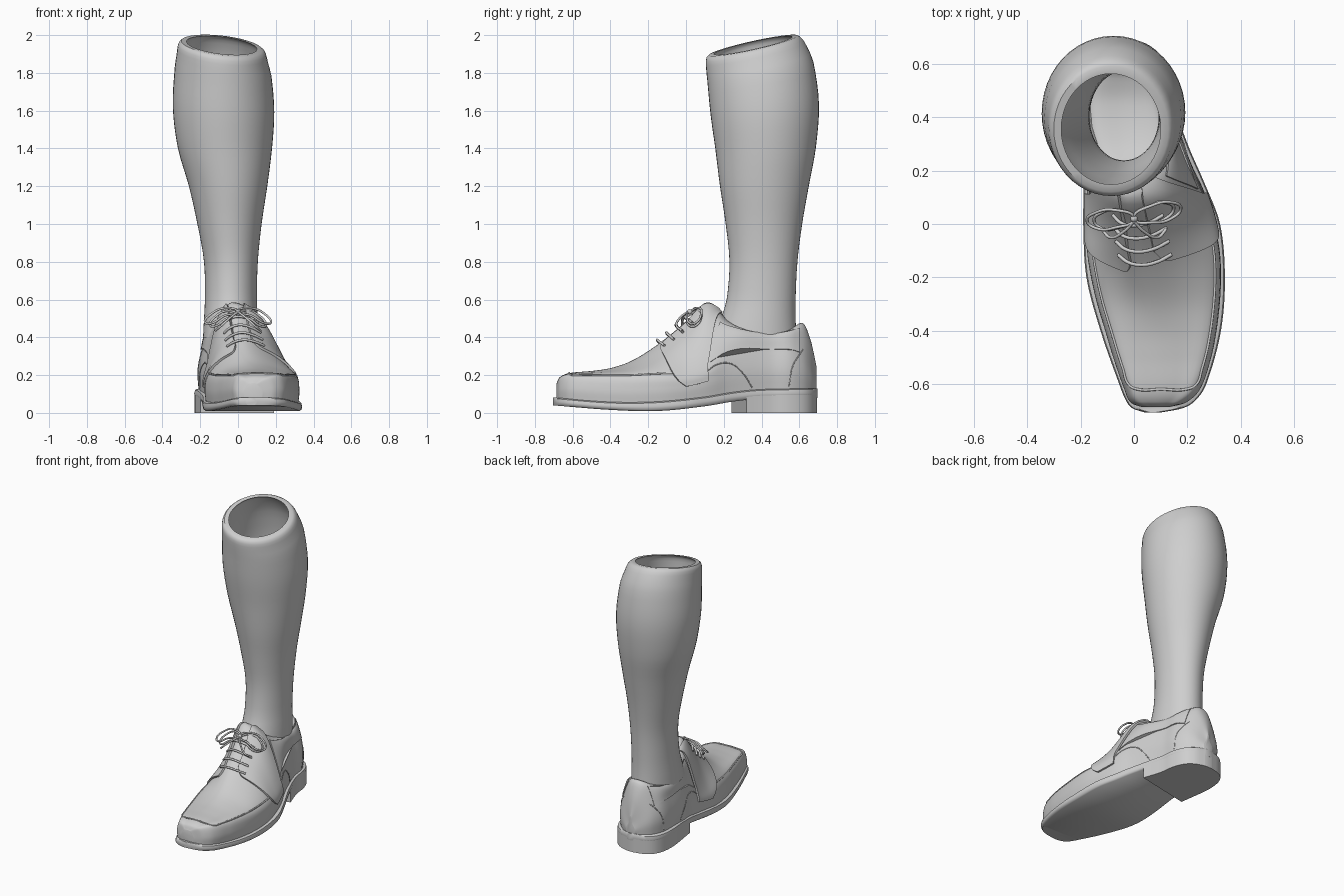
import bpy, bmesh, math
from mathutils import Vector

old = bpy.data.objects.get("Cube")
if old:
    bpy.data.objects.remove(old, do_unlink=True)

grey = bpy.data.materials.new("plain_grey")
grey.use_nodes = True
grey.diffuse_color = (0.62, 0.62, 0.62, 1)
grey.node_tree.nodes["Principled BSDF"].inputs["Base Color"].default_value = (0.62, 0.62, 0.62, 1)


def interp(table, key):
    """Smooth interpolation of rows whose first entry is the key."""
    last = len(table) - 1
    i = 0
    while i < last - 1 and key > table[i + 1][0]:
        i += 1
    a, b = table[i], table[i + 1]
    p, q = table[max(i - 1, 0)], table[min(i + 2, last)]
    h = b[0] - a[0]
    t = min(max((key - a[0]) / h, 0), 1)
    out = []
    for c in range(1, len(a)):
        ma = (b[c] - p[c]) / (b[0] - p[0]) * h
        mb = (q[c] - a[c]) / (q[0] - a[0]) * h
        d = b[c] - a[c]
        out.append(a[c] + t * ma + t * t * (3 * d - 2 * ma - mb) + t ** 3 * (ma + mb - 2 * d))
    return out


def spaced(a, b, n):
    """Values from a to b, denser near both ends."""
    return [a + (b - a) * (1 - math.cos(math.pi * i / n)) / 2 for i in range(n + 1)]


def finish(obj, angle=40):
    obj.data.materials.append(grey)
    bpy.ops.object.select_all(action='DESELECT')
    obj.select_set(True)
    bpy.context.view_layer.objects.active = obj
    bpy.ops.object.shade_smooth_by_angle(angle=math.radians(angle))


def loft(name, rings, wrap=False):
    """Skin closed rings, capping the ends unless the rings wrap round."""
    bm = bmesh.new()
    rows = [[bm.verts.new(p) for p in ring] for ring in rings]
    n = len(rows[0])
    pairs = list(zip(rows, rows[1:])) + ([(rows[-1], rows[0])] if wrap else [])
    for a, b in pairs:
        for j in range(n):
            k = (j + 1) % n
            bm.faces.new((a[j], a[k], b[k], b[j]))
    if not wrap:
        bm.faces.new(rows[0])
        bm.faces.new(rows[-1])
    bmesh.ops.recalc_face_normals(bm, faces=bm.faces)
    mesh = bpy.data.meshes.new(name)
    bm.to_mesh(mesh)
    bm.free()
    obj = bpy.data.objects.new(name, mesh)
    bpy.context.collection.objects.link(obj)
    finish(obj)


def tube(name, points, radius, cyclic=False):
    """Round cord through the points, converted to a mesh."""
    curve = bpy.data.curves.new(name, 'CURVE')
    curve.dimensions = '3D'
    curve.bevel_depth = radius
    curve.bevel_resolution = 2
    curve.resolution_u = 6
    curve.use_fill_caps = True
    sp = curve.splines.new('BEZIER')
    sp.bezier_points.add(len(points) - 1)
    for bp, p in zip(sp.bezier_points, points):
        bp.co = p
        bp.handle_left_type = bp.handle_right_type = 'AUTO'
    sp.use_cyclic_u = cyclic
    obj = bpy.data.objects.new(name, curve)
    bpy.context.collection.objects.link(obj)
    bpy.ops.object.select_all(action='DESELECT')
    obj.select_set(True)
    bpy.context.view_layer.objects.active = obj
    bpy.ops.object.convert(target='MESH')
    finish(bpy.context.view_layer.objects.active, 60)


# Leg: height, left, right, front, back
LEG = [(.4, -.185, .11, .15, .585), (.5, -.18, .105, .185, .58), (.6, -.175, .1, .215, .58),
       (.8, -.18, .105, .23, .59), (1, -.215, .125, .21, .615), (1.2, -.26, .155, .18, .65),
       (1.4, -.318, .18, .155, .687), (1.6, -.345, .192, .13, .704), (1.8, -.335, .177, .113, .675),
       (1.87, -.325, .16, .107, .645), (1.93, -.315, .145, .106, .61), (1.945, -.3, .128, .12, .59)]


def leg_ring(z, inset):
    xl, xr, yf, yb = interp(LEG, z)
    tilt = min(max((z - 1.4) / .5, 0), 1)
    ring = []
    for i in range(48):
        a = math.tau * i / 48
        x = (xl + xr) / 2 + ((xr - xl) / 2 - inset) * math.cos(a)
        y = (yf + yb) / 2 + ((yb - yf) / 2 - inset) * math.sin(a)
        ring.append((x, y, z + tilt * (.22 * (y - .35) - .11 * (x + .09))))
    return ring


heights = [.4 + 1.4 * i / 28 for i in range(29)] + [1.84, 1.87, 1.9, 1.92, 1.935, 1.945]
loft("leg", [leg_ring(z, 0) for z in heights]
     + [leg_ring(z, .008 + .02 * max(0, (z - 1.4) / .545)) for z in reversed(heights)], wrap=True)

# Sole outline (y, left, right) and thickness (y, bottom, top)
OUTLINE = [(-.705, .04, .1), (-.69, -.005, .18), (-.66, -.03, .23), (-.6, -.055, .27),
           (-.4, -.125, .325), (-.2, -.178, .34), (0, -.19, .322), (.15, -.19, .265),
           (.3, -.21, .2), (.45, -.23, .15), (.55, -.228, .135), (.63, -.2, .1),
           (.675, -.145, .045), (.695, -.07, -.02)]
SOLE = [(-.705, .04, .082), (-.4, .016, .058), (-.15, .01, .06), (.1, .035, .085),
        (.25, .06, .11), (.4, .075, .125), (.7, .08, .13)]


def sole_ring(y):
    xl, xr = interp(OUTLINE, y)
    b, t = interp(SOLE, y)
    half = [(.014, b), (.004, b + .008), (0, (b + t) / 2), (.005, t - .006), (.02, t)]
    return [(xl + d, y, z) for d, z in half] + [(xr - d, y, z) for d, z in reversed(half)]


def heel_ring(y):
    # The front edge of the heel runs diagonally
    skew = .04 * min(max((.5 - y) / .22, 0), 1)
    xl, xr = interp(OUTLINE, y - skew)[0], interp(OUTLINE, y + skew)[1]
    top = interp(SOLE, y)[0] + .02
    return [(xl + .002, y - skew, 0), (xl + .002, y - skew, top),
            (xr - .002, y + skew, top), (xr - .002, y + skew, 0)]


loft("sole", [sole_ring(y) for y in spaced(-.705, .695, 70)])
loft("heel", [heel_ring(y) for y in spaced(.28, .694, 30)])

# Upper: y, left, right, seam height, ridge x, ridge height, shoulder inset and rise
UPPER = [(-.685, .03, .13, .15, .08, .158, .5, .7), (-.67, -.01, .19, .18, .09, .188, .5, .7),
         (-.62, -.035, .245, .198, .1, .21, .5, .7), (-.5, -.077, .288, .2, .09, .222, .5, .7),
         (-.4, -.107, .308, .2, .085, .237, .5, .7), (-.3, -.137, .32, .2, .07, .27, .5, .65),
         (-.2, -.16, .325, .205, .045, .327, .5, .63), (-.1, -.175, .32, .21, .02, .4, .5, .63),
         (0, -.175, .3, .215, 0, .485, .5, .67), (.1, -.175, .27, .25, -.02, .583, .5, .74),
         (.16, -.178, .245, .29, -.03, .565, .45, .74), (.21, -.182, .22, .32, -.03, .5, .35, .82),
         (.3, -.2, .185, .34, -.03, .445, .22, .95), (.45, -.213, .137, .335, -.04, .42, .2, .98),
         (.55, -.21, .122, .335, -.04, .44, .28, .93), (.62, -.18, .085, .31, -.045, .474, .5, .82),
         (.66, -.14, .042, .27, -.047, .385, .5, .78), (.69, -.08, -.01, .2, -.047, .25, .5, .75)]


def surf(y, s):
    """Point on the upper; s runs 0..8 from left sole edge over the ridge to the right."""
    xl, xr, zs, xm, zt, f, g = interp(UPPER, y)
    zb = interp(SOLE, y)[1] - .01
    section = []
    for x, e in ((xl, 1), (xr, -1)):
        sx = x + e * .022
        section.append([(x + e * .006, zb), (x, (zb + zs) / 2), (sx, zs),
                        (sx + (xm - sx) * f, zs + (zt - zs) * g)])
    pts = section[0] + [(xm, zt)] + section[1][::-1]
    x, z = interp([(i, *p) for i, p in enumerate(pts)], s)
    return Vector((x, y, z))


def raised(y, s, d):
    e = .01
    n = (surf(y, s + e) - surf(y, s - e)).cross(surf(y + e, s) - surf(y - e, s))
    return surf(y, s) + n.normalized() * d


def patch(name, s0, s1, front, back, d):
    """Leather panel lying on the upper, from front(k) to back(k) across s0..s1."""
    rings = []
    for i in range(25):
        k = i / 24
        s = s0 + (s1 - s0) * k
        ys = [front(k) + (back(k) - front(k)) * j / 16 for j in range(17)]
        rings.append([raised(y, s, d) for y in ys] + [raised(y, s, -.01) for y in reversed(ys)])
    loft(name, rings)


loft("upper", [[surf(y, i / 5) for i in range(41)] for y in spaced(-.685, .69, 90)])

# Panels and seams repeated on both sides
for side, e, shift in (("left", 1, 0), ("right", -1, -.04)):
    def at(s):
        return 4 + e * s
    patch(side + "_lace_panel", at(.4), at(3),
          lambda k: -.14 + shift + .14 * k ** 1.5 + .04 * max(0, 1 - k * 8) ** 2,
          lambda k: .115 + .07 * max(0, 1 - k * 1.6), .012)
    patch(side + "_collar_band", at(1.05), at(2), lambda k: .18 - .05 * k, lambda k: .6, .006)
    tube(side + "_arch_seam", [raised(y, at(s), 0) for y, s in
                               ((.1, 2.3), (.17, 2.3), (.24, 2.6), (.3, 3.1), (.35, 3.8))], .003)
    tube(side + "_heel_seam", [raised(y, at(s), 0) for y, s in
                               ((.62, 1.8), (.595, 2.2), (.565, 2.8), (.545, 3.8))], .003)

# Raised seam round the toe
toe_ys = [0 - .06 * i for i in range(11)]
tube("toe_seam", [surf(y, 2) for y in toe_ys] + [surf(-.618, s) for s in (2.5, 4, 5.5)]
     + [surf(y, 6) for y in reversed(toe_ys)], .005)

# Lace rows and bow
for i in range(4):
    y = -.14 + .05 * i
    tube("lace_row", [raised(y + .008 * s * s, 4 + .4 * s, .016 + .006 * (1 - s * s / 4))
                      for s in (-2, -1, 0, 1, 2)], .007)

knot = Vector((0, .02, .535))
for e, lift in ((-1, -.02), (1, .025)):
    for drop, reach in ((0, 1), (.015, .85)):
        loop = [(0, 0, 0), (.07, .04, .02), (.14, .04, -.01), (.175, .01, -.055),
                (.14, -.02, -.06), (.07, -.025, -.02)]
        tube("bow_loop", [knot + Vector((e * x * reach, y + lift * x / .17, z - drop))
                          for x, y, z in loop], .006, cyclic=True)
    tube("lace_end", [knot + Vector((e * x, y, z)) for x, y, z in
                      ((0, -.01, 0), (.04, -.05, -.03), (.09, -.07, -.075), (.12, -.04, -.1))], .006)
bpy.ops.mesh.primitive_uv_sphere_add(segments=12, ring_count=8, radius=.014, location=knot)
bpy.context.object.name = "bow_knot"
finish(bpy.context.object, 60)
